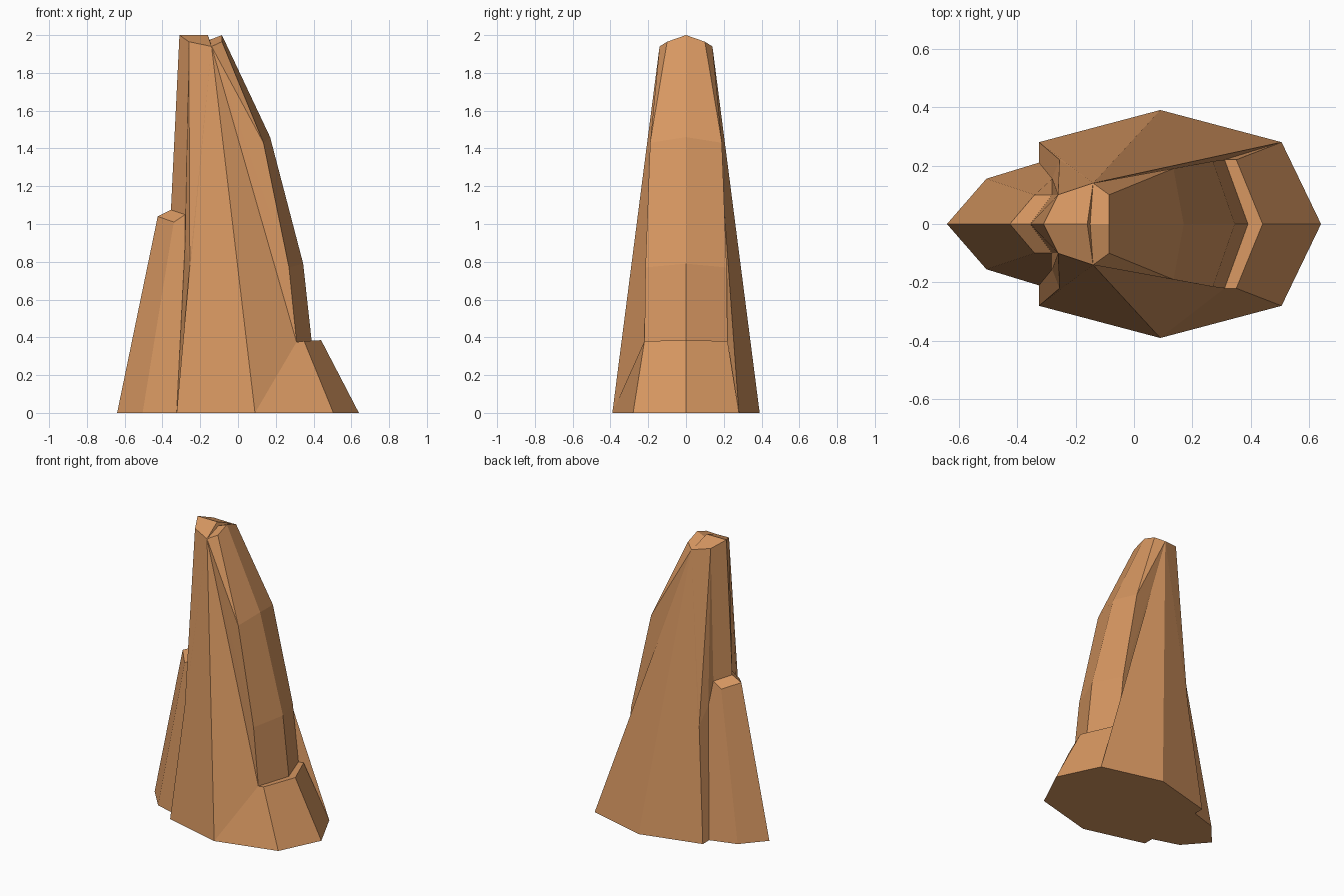
import bpy
import bmesh

old = bpy.data.objects.get("Cube")
if old:
    bpy.data.objects.remove(old, do_unlink=True)

# One sandstone colour
stone = bpy.data.materials.new("orange sandstone")
stone.use_nodes = True
colour = (0.68, 0.31, 0.12, 1)
stone.diffuse_color = colour
bsdf = stone.node_tree.nodes["Principled BSDF"]
bsdf.inputs["Base Color"].default_value = colour
bsdf.inputs["Roughness"].default_value = 0.9

# Corners on the centre line: (x, z)
centre = {
    "toe": (-0.64, 0), "step_out": (-0.425, 1.04), "step_in": (-0.355, 1.075),
    "peak": (-0.31, 2), "crest": (-0.16, 2), "dip": (-0.15, 1.975),
    "brow": (-0.085, 2), "ridge_a": (0.17, 1.46), "ridge_b": (0.345, 0.79),
    "shelf_in": (0.39, 0.38), "shelf_out": (0.44, 0.385), "heel": (0.64, 0),
}
# Corners of one side, mirrored to the other: (x, distance from centre, z)
side = {
    "Toe": (-0.505, 0.155, 0), "Notch": (-0.325, 0.21, 0),
    "Flank": (-0.325, 0.28, 0), "Belly": (0.09, 0.39, 0), "Heel": (0.505, 0.28, 0),
    "Step_out": (-0.34, 0.10, 1.01), "Step_in": (-0.28, 0.10, 1.05),
    "Cleft_out": (-0.255, 0.22, 0.78), "Cleft_in": (-0.28, 0.155, 0.9),
    "Peak": (-0.26, 0.10, 1.965), "Top": (-0.14, 0.14, 1.94),
    "Brow": (-0.085, 0.10, 1.965), "Ridge_a": (0.135, 0.19, 1.43),
    "Ridge_b": (0.27, 0.215, 0.77), "Shelf_in": (0.31, 0.22, 0.375),
    "Shelf_out": (0.35, 0.22, 0.38),
}
# Faces shared by both sides
shared = [
    # lower buttress with its step and cleft
    "toe Toe Step_out step_out", "step_out Step_out Step_in step_in",
    "Toe Notch Cleft_in Step_in Step_out", "Notch Flank Cleft_out Cleft_in",
    "Cleft_out Peak Cleft_in", "Cleft_in Peak Step_in", "step_in Step_in Peak peak",
    # broad wall
    "Flank Belly Top", "Flank Top Cleft_out", "Cleft_out Top Peak",
    # cap
    "peak Peak Top crest", "crest Top dip", "dip Top Brow brow",
    # sloping ridge
    "Top Ridge_a Brow", "Top Ridge_b Ridge_a", "Top Shelf_in Ridge_b",
    "brow Brow Ridge_a ridge_a", "ridge_a Ridge_a Ridge_b ridge_b",
    "ridge_b Ridge_b Shelf_in shelf_in",
    # shelf
    "shelf_in Shelf_in Shelf_out shelf_out", "shelf_out Shelf_out Heel heel",
]
# The broad wall breaks at the shelf in front and runs to the ground behind
front_only = ["Belly Shelf_in Top", "Belly Heel Shelf_out Shelf_in"]
back_only = ["Belly Heel Top", "Heel Shelf_in Top", "Heel Shelf_out Shelf_in"]

bm = bmesh.new()
mid = {n: bm.verts.new((x, 0, z)) for n, (x, z) in centre.items()}
halves = []
for sign, extra in ((-1, front_only), (1, back_only)):
    v = dict(mid)
    v.update({n: bm.verts.new((x, sign * y, z)) for n, (x, y, z) in side.items()})
    halves.append(v)
    for face in shared + extra:
        bm.faces.new([v[n] for n in face.split()])

# Underside
rim = ["Toe", "Notch", "Flank", "Belly", "Heel"]
front, back = halves
bm.faces.new([mid["toe"]] + [front[n] for n in rim] + [mid["heel"]]
             + [back[n] for n in reversed(rim)])

bmesh.ops.recalc_face_normals(bm, faces=bm.faces)
mesh = bpy.data.meshes.new("rock_spire")
bm.to_mesh(mesh)
bm.free()
mesh.materials.append(stone)
spire = bpy.data.objects.new("rock_spire", mesh)
bpy.context.collection.objects.link(spire)
